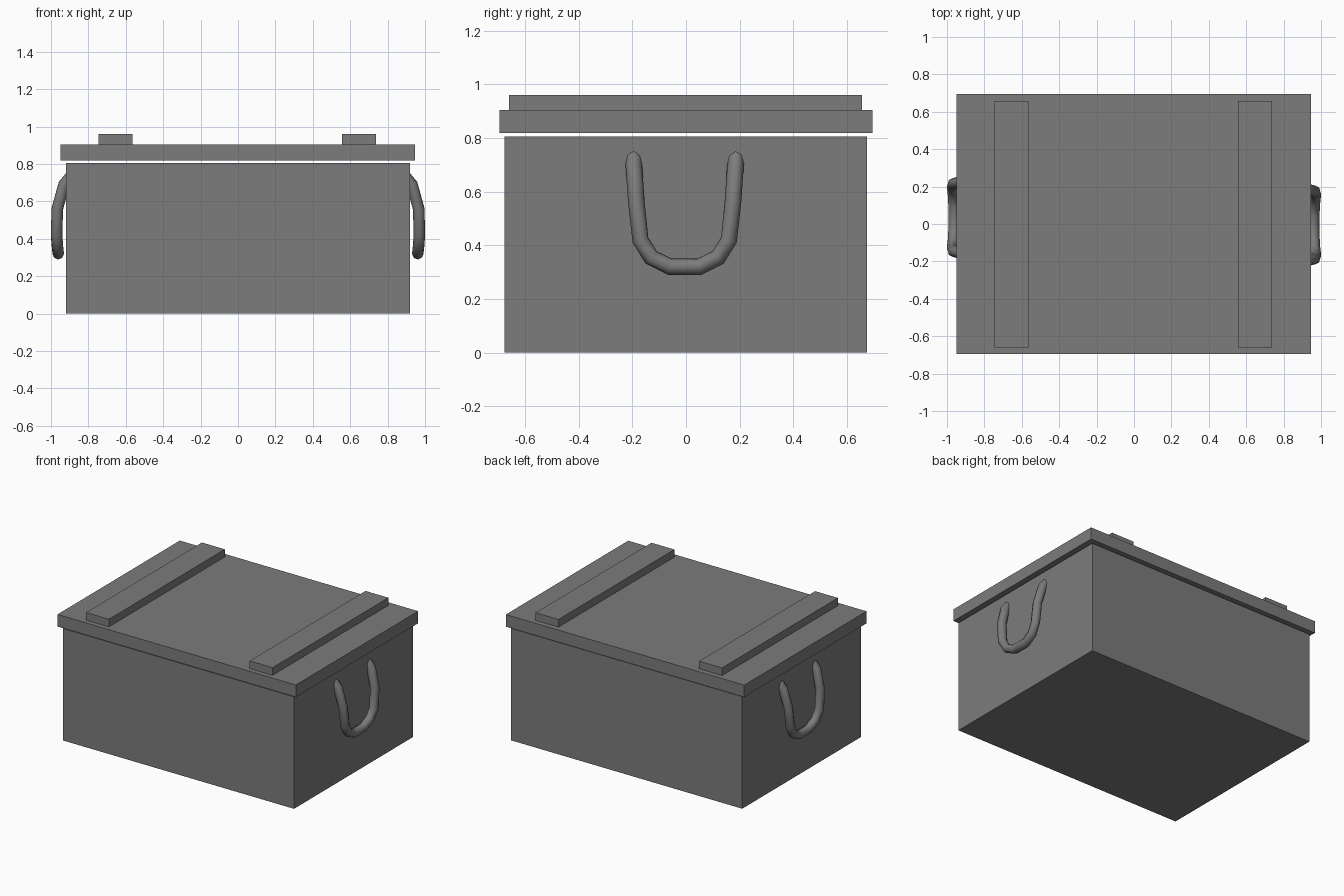
import bpy, math
from mathutils import Matrix

cube = bpy.data.objects.get("Cube")
if cube:
    bpy.data.objects.remove(cube, do_unlink=True)

grey = bpy.data.materials.new("mid_grey")
grey.use_nodes = True
colour = (0.2, 0.2, 0.2, 1)
grey.diffuse_color = colour
grey.node_tree.nodes["Principled BSDF"].inputs["Base Color"].default_value = colour


def box(name, x, y, z):
    """Flat-sided box from (low, high) ranges."""
    mid = [(a + b) / 2 for a, b in (x, y, z)]
    bpy.ops.mesh.primitive_cube_add(size=1, location=mid)
    ob = bpy.context.object
    ob.name = name
    ob.scale = [b - a for a, b in (x, y, z)]
    bpy.ops.object.transform_apply(location=False, rotation=False, scale=True)
    ob.data.materials.append(grey)
    return ob


def handle(name, turn, shift):
    """Drooping rope loop, its ends sunk into the wall."""
    half = [(0.88, 0.192, 0.75), (0.931, 0.189, 0.69), (0.966, 0.18, 0.56),
            (0.97, 0.165, 0.42), (0.965, 0.125, 0.355), (0.961, 0.055, 0.32)]
    path = [(x, -y, z) for x, y, z in half] + half[::-1]
    curve = bpy.data.curves.new(name, "CURVE")
    curve.dimensions = "3D"
    curve.bevel_depth = 0.031
    curve.bevel_resolution = 2
    curve.use_fill_caps = True
    spline = curve.splines.new("POLY")
    spline.points.add(len(path) - 1)
    for point, co in zip(spline.points, path):
        point.co = (*co, 1)
    curve.materials.append(grey)
    ob = bpy.data.objects.new(name, curve)
    bpy.context.collection.objects.link(ob)
    ob.matrix_world = Matrix.Translation((0, shift, 0)) @ Matrix.Rotation(turn, 4, "Z")
    bpy.ops.object.select_all(action="DESELECT")
    ob.select_set(True)
    bpy.context.view_layer.objects.active = ob
    bpy.ops.object.convert(target="MESH")
    bpy.ops.object.shade_smooth_by_angle(angle=math.radians(50))


# Crate body and the lid hovering just above it
box("crate_body", (-0.92, 0.92), (-0.677, 0.675), (0, 0.805))
box("lid", (-0.95, 0.947), (-0.695, 0.695), (0.818, 0.905))

# Battens across the lid
box("right_batten", (-0.747, -0.565), (-0.66, 0.657), (0.9, 0.96))
box("left_batten", (0.555, 0.737), (-0.66, 0.657), (0.9, 0.96))

# Rope handles, one turned round from the other
handle("left_handle", 0, -0.005)
handle("right_handle", math.pi, 0.035)
